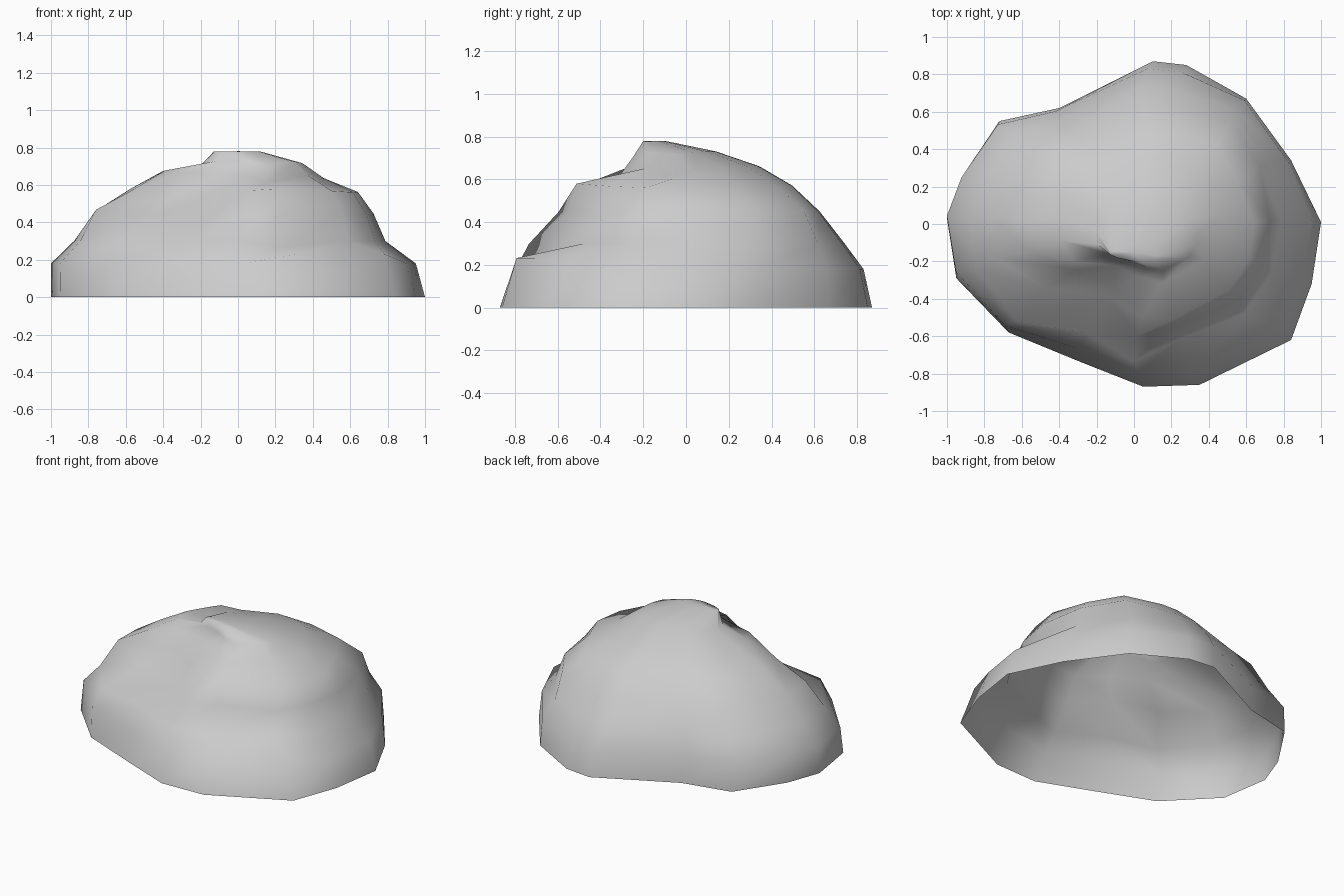
import bpy, bmesh, math
from mathutils import Vector

cube = bpy.data.objects.get("Cube")
if cube:
    bpy.data.objects.remove(cube, do_unlink=True)

# Footprint of the boulder, counter-clockwise from the right-hand side
FOOTPRINT = [(-1, .03), (-.95, -.29), (-.67, -.58), (-.28, -.74), (.05, -.87), (.35, -.86),
             (.84, -.62), (.95, -.32), (1, .01), (.84, .34), (.6, .67), (.28, .85),
             (.1, .87), (-.4, .62), (-.72, .55), (-.92, .25)]

# Contours going up: height, then the extent in x and in y
CONTOURS = [(0, -1, 1, -.87, .87), (.18, -1, .95, -.8, .83), (.3, -.87, .78, -.74, .74),
            (.45, -.74, .69, -.61, .62), (.57, -.56, .58, -.5, .49),
            (.66, -.4, .42, -.28, .34), (.73, -.2, .33, -.23, .14),
            (.78, -.13, .12, -.2, -.1)]

# Dents and bulges: centre, reach, push
DENTS = [((-.3, -.45, .47), .22, (.1, .16, -.03)),      # front hollow
         ((-.6, -.5, .3), .15, (-.03, -.04, .02)),      # lip below the hollow
         ((-.28, -.18, .66), .1, (-.07, -.04, .01)),    # brow above the hollow
         ((.28, -.7, .3), .15, (0, .13, -.04)),         # step under the spur
         ((.23, -.6, .45), .09, (0, .03, 0)),           # wall under the spur
         ((.33, -.8, .16), .1, (0, -.05, .07)),         # front lip of the step
         ((.68, -.48, .34), .15, (-.07, .06, -.03)),    # step turning the corner
         ((.75, -.55, .2), .15, (0, 0, .06)),           # corner lip of the step
         ((.2, -.5, .57), .12, (0, -.02, .01)),         # front spur
         ((.17, -.28, .66), .1, (0, -.04, -.05)),       # saddle behind the spur
         ((.57, -.12, .57), .2, (.07, 0, -.01)),        # side shoulder
         ((.42, -.06, .66), .1, (.02, 0, -.05)),        # flat top of the shoulder
         ((.52, .42, .45), .28, (.15, .09, 0)),         # back left bulge
         ((-.68, -.15, .48), .2, (-.06, .03, .02)),     # right shoulder
         ((-.4, -.03, .66), .1, (0, -.02, .02)),        # right terrace
         ((-.2, -.05, .73), .08, (0, 0, -.035)),        # notch beside the crown
         ((-.4, .45, .5), .25, (-.03, .05, .02))]       # back right bulge


def remap(value, half, low, high):
    return low + (value + half) / (2 * half) * (high - low)


def push(point):
    moved = point.copy()
    for centre, reach, offset in DENTS:
        distance = (point - Vector(centre)).length
        moved += Vector(offset) * math.exp(-(distance / reach) ** 2)
    return moved


def ring_points(contour):
    z, x0, x1, y0, y1 = contour
    for x, y in FOOTPRINT:
        point = Vector((remap(x, 1, x0, x1), remap(y, .87, y0, y1), z))
        yield push(point) if z else point


# Loft the contours, leaving the underside open
bm = bmesh.new()
rings = [[bm.verts.new(p) for p in ring_points(c)] for c in CONTOURS]
count = len(FOOTPRINT)
for lower, upper in zip(rings, rings[1:]):
    for i in range(count):
        j = (i + 1) % count
        bm.faces.new((lower[i], lower[j], upper[j], upper[i]))

# Close the crown with a fan
crown = bm.verts.new((0, -.15, .78))
for i in range(count):
    bm.faces.new((rings[-1][i], rings[-1][(i + 1) % count], crown))

mesh = bpy.data.meshes.new("boulder")
bm.to_mesh(mesh)
bm.free()
boulder = bpy.data.objects.new("boulder", mesh)
bpy.context.collection.objects.link(boulder)
mesh.polygons.foreach_set("use_smooth", [True] * len(mesh.polygons))

# Plain grey stone
stone = bpy.data.materials.new("grey stone")
stone.use_nodes = True
colour = (.6, .6, .6, 1)
stone.diffuse_color = colour
stone.node_tree.nodes["Principled BSDF"].inputs["Base Color"].default_value = colour
mesh.materials.append(stone)
